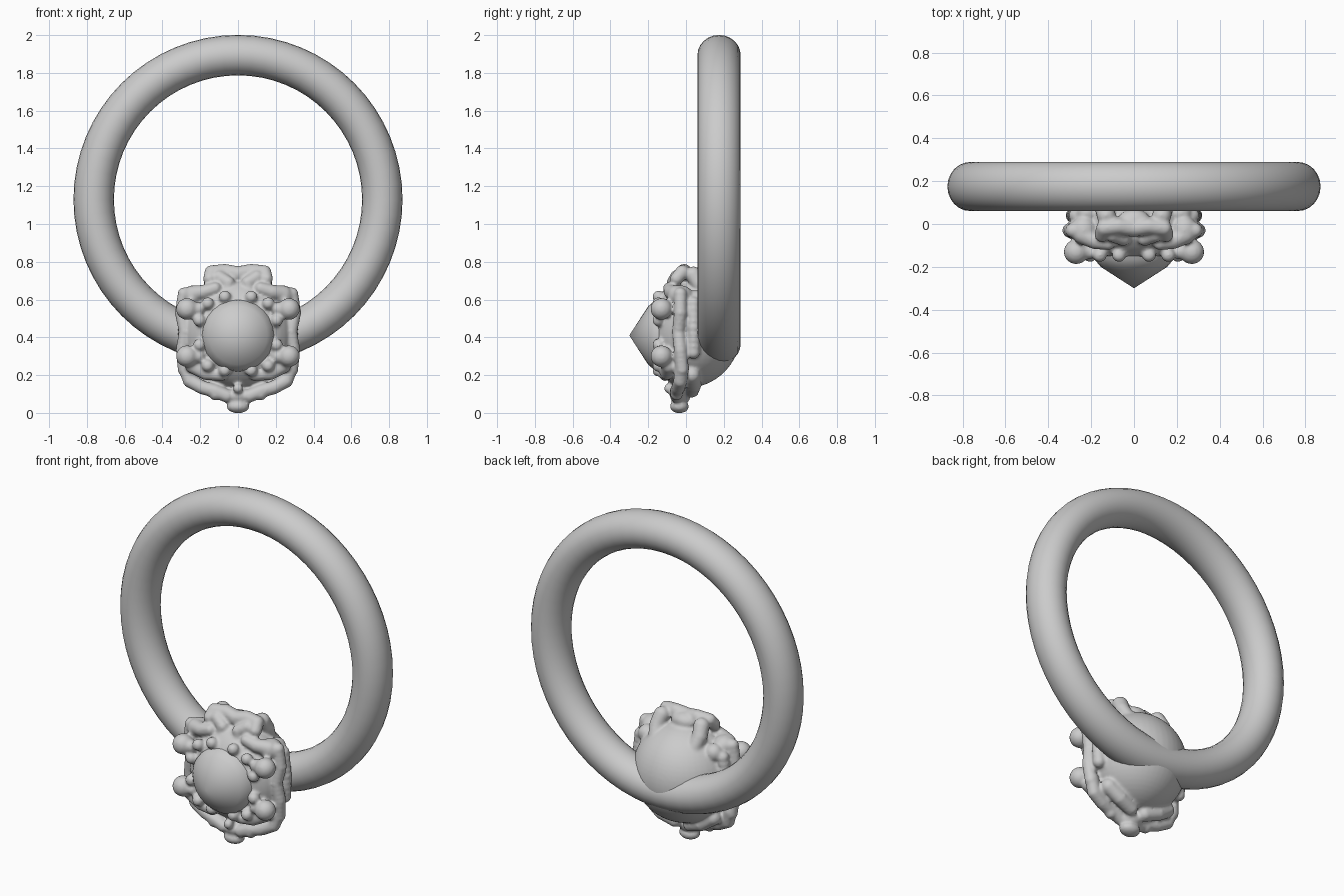
import bpy, bmesh, math
from mathutils import Vector, Matrix

if "Cube" in bpy.data.objects:
    bpy.data.objects.remove(bpy.data.objects["Cube"])

RING_Z = 1.13   # centre height of the ring
BALL_Z = 0.42   # centre height of the ornamental ball

# Ring
bpy.ops.mesh.primitive_torus_add(major_radius=0.764, minor_radius=0.107, major_segments=64,
                                 minor_segments=24, location=(0, 0.175, RING_Z),
                                 rotation=(math.pi / 2, 0, 0))
ring = bpy.context.object
ring.name = "ring"
ring.scale = (1, 1, 1.07)
bpy.ops.object.shade_smooth()

bm = bmesh.new()


def blob(p, r, stretch=(1, 1, 1), mirror=True):
    """Rounded lump, repeated on the other side in x."""
    for s in ((1, -1) if mirror and p[0] else (1,)):
        m = Matrix.Translation((p[0] * s, p[1], p[2])) @ Matrix.Diagonal((*stretch, 1))
        bmesh.ops.create_icosphere(bm, subdivisions=3, radius=r, matrix=m)


def strand(points, r0, r1):
    """Tapering rounded strand along a path, mirrored in x."""
    pts = [Vector(p) for p in points]
    steps = 4
    total = (len(pts) - 1) * steps
    for k in range(total + 1):
        i = min(k // steps, len(pts) - 2)
        p = pts[i].lerp(pts[i + 1], k / steps - i)
        blob(p, r0 + (r1 - r0) * k / total)


# Core: round at the back, flattened at the front
core = bmesh.ops.create_uvsphere(bm, u_segments=48, v_segments=32, radius=0.288,
                                 matrix=Matrix.Translation((0, 0, BALL_Z)))["verts"]
for v in core:
    if v.co.y < 0:
        v.co.y *= 0.66

# Front corner knobs on short stems
for z in (0.55, 0.30):
    blob((0.27, -0.13, z), 0.058)
    strand([(0.26, -0.12, z), (0.21, -0.13, z)], 0.04, 0.035)

# Side strips and the slotted rails behind them
strand([(0.285, -0.03, 0.63), (0.30, -0.03, 0.53), (0.28, -0.04, 0.43),
        (0.295, -0.03, 0.33), (0.285, -0.02, 0.23)], 0.035, 0.035)
strand([(0.27, 0.04, 0.58), (0.285, 0.04, 0.45), (0.28, 0.04, 0.32)], 0.035, 0.035)

# Upper corner scrolls
blob((0.235, -0.03, 0.62), 0.062, (1, 1.1, 0.9))
strand([(0.24, -0.05, 0.63), (0.18, -0.08, 0.64), (0.12, -0.09, 0.66)], 0.045, 0.032)
blob((0.22, 0.05, 0.60), 0.05)

# Top crest
strand([(0.0, -0.02, 0.735), (0.07, -0.01, 0.75), (0.14, -0.02, 0.745),
        (0.15, -0.05, 0.71)], 0.042, 0.035)
strand([(0.10, -0.05, 0.72), (0.05, -0.07, 0.69), (0.06, -0.07, 0.65)], 0.036, 0.03)
strand([(0.13, 0.04, 0.73), (0.14, 0.07, 0.68), (0.13, 0.10, 0.63)], 0.045, 0.04)
blob((0, 0.01, 0.72), 0.06, (1.3, 1, 0.8))

# Lower frame scrolls
strand([(0.28, -0.02, 0.24), (0.255, -0.03, 0.17), (0.19, -0.04, 0.135),
        (0.12, -0.05, 0.115), (0.06, -0.05, 0.09)], 0.038, 0.036)
strand([(0.24, -0.09, 0.25), (0.17, -0.10, 0.21), (0.09, -0.11, 0.20)], 0.042, 0.032)
strand([(0.20, 0.03, 0.20), (0.13, 0.04, 0.15), (0.05, 0.03, 0.12)], 0.045, 0.04)
blob((0.12, -0.05, 0.10), 0.034)

# Bottom pendant
blob((0, -0.03, 0.09), 0.055, (1.2, 1, 0.8))
blob((0, -0.035, 0.034), 0.036, (1.7, 1.4, 1))
blob((0, -0.09, 0.13), 0.027)

# Small beads framing the front boss
for x, z in ((0.07, 0.615), (0.16, 0.58), (0.205, 0.49), (0.205, 0.36), (0.16, 0.25), (0.07, 0.225)):
    blob((x, -0.145, z), 0.033)

mesh = bpy.data.meshes.new("scrollwork_ball")
bm.to_mesh(mesh)
bm.free()
ball = bpy.data.objects.new("scrollwork_ball", mesh)
bpy.context.collection.objects.link(ball)
remesh = ball.modifiers.new("fuse", 'REMESH')
remesh.mode = 'VOXEL'
remesh.voxel_size = 0.009
remesh.use_smooth_shade = True
soften = ball.modifiers.new("soften", 'SMOOTH')
soften.factor = 0.5
soften.iterations = 4

# Pointed front boss: flat-sided at the tip, rounding into the ball
bm = bmesh.new()
N = 24
profile = [(0.155, -0.20), (0.185, -0.165), (0.20, -0.10)]
tip = bm.verts.new((0, -0.30, 0.41))
loops = [[bm.verts.new((r * math.cos(2 * math.pi * i / N), y,
                        0.41 + r * math.sin(2 * math.pi * i / N))) for i in range(N)]
         for r, y in profile]
for i in range(N):
    j = (i + 1) % N
    bm.faces.new((tip, loops[0][i], loops[0][j]))
    for a, b in zip(loops, loops[1:]):
        bm.faces.new((a[i], b[i], b[j], a[j]))
bm.faces.new(loops[-1])
bmesh.ops.recalc_face_normals(bm, faces=bm.faces)
mesh = bpy.data.meshes.new("pointed_boss")
bm.to_mesh(mesh)
bm.free()
boss = bpy.data.objects.new("pointed_boss", mesh)
bpy.context.collection.objects.link(boss)
bpy.ops.object.select_all(action='DESELECT')
boss.select_set(True)
bpy.context.view_layer.objects.active = boss
bpy.ops.object.shade_smooth_by_angle(angle=math.radians(35))
